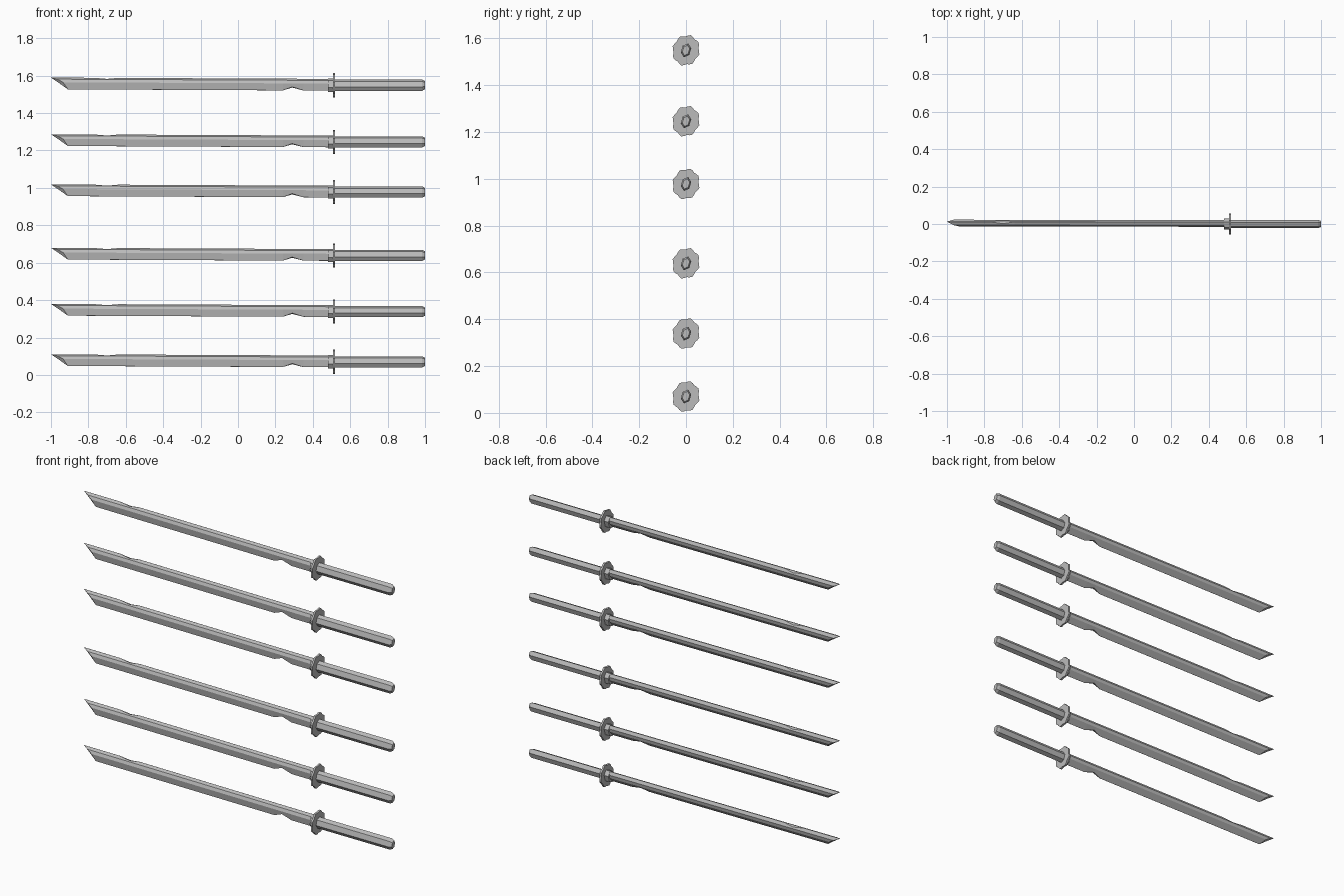
import bpy, bmesh, math
from mathutils import Matrix

if "Cube" in bpy.data.objects:
    bpy.data.objects.remove(bpy.data.objects["Cube"])

steel = bpy.data.materials.new("steel_grey")
steel.use_nodes = True
COLOUR = (0.5, 0.5, 0.5, 1)
steel.diffuse_color = COLOUR
steel.node_tree.nodes["Principled BSDF"].inputs["Base Color"].default_value = COLOUR

TILT = math.radians(-17)   # every sword rolls about its long axis
HEIGHTS = (0.07, 0.339, 0.639, 0.978, 1.246, 1.549)


def loft(name, rings):
    """Skin closed rings of (x, y, z) points and cap both ends."""
    bm = bmesh.new()
    loops = [[bm.verts.new(p) for p in ring] for ring in rings]
    n = len(loops[0])
    for a, b in zip(loops, loops[1:]):
        for i in range(n):
            j = (i + 1) % n
            bm.faces.new((a[i], a[j], b[j], b[i]))
    bm.faces.new(loops[0][::-1])
    bm.faces.new(loops[-1])
    bmesh.ops.remove_doubles(bm, verts=bm.verts, dist=0.00005)
    bmesh.ops.recalc_face_normals(bm, faces=bm.faces)
    bmesh.ops.rotate(bm, verts=bm.verts, matrix=Matrix.Rotation(TILT, 3, 'X'))
    mesh = bpy.data.meshes.new(name)
    bm.to_mesh(mesh)
    bm.free()
    mesh.materials.append(steel)
    return mesh


def hexagon(x, half_width, half_height, shoulder):
    side = [(half_width, shoulder), (0, half_height), (-half_width, shoulder)]
    return [(x, y, z) for y, z in side] + [(x, -y, -z) for y, z in side]


def blade_ring(x, spine_cut=0.0, edge_cut=0.0):
    """Ridge on top, flat cheeks, long bevel down to the edge."""
    rise = 0.005 * (0.5 - x)
    top, low = 0.035 + rise - spine_cut, -0.030 + rise - edge_cut * -1
    ridge, edge = 0.0008 + spine_cut * 0.9, 0.0004 + edge_cut * 0.4
    half = [(edge, low), (0.017, 0.004 + rise), (0.015, 0.022 + rise), (ridge, top)]
    return [(x, y, z) for y, z in half] + [(x, -y, z) for y, z in reversed(half)]


# Slanted, sharpened tip: each level of the section ends at its own x
tip = blade_ring(-0.91)
ends = (-0.91, -0.935, -0.965, -1.0)
tip = [(e, y, z) for e, (x, y, z) in zip(ends + ends[::-1], tip)]
front = [(e, y * 0.05, z) for e, (x, y, z) in
         zip((-0.91, -0.955, -0.98, -1.0) + (-1.0, -0.98, -0.955, -0.91), tip)]

# Blade with one chip in the spine and one in the edge
blade = loft("blade", [front, tip, blade_ring(-0.77), blade_ring(-0.70, 0.008),
                       blade_ring(-0.64), blade_ring(0.24), blade_ring(0.29, 0, 0.018),
                       blade_ring(0.35), blade_ring(0.49)])

# Collar and chamfered hexagonal grip
collar = loft("collar", [hexagon(0.48, 0.024, 0.037, 0.019), hexagon(0.51, 0.024, 0.037, 0.019)])
grip = loft("grip", [hexagon(0.51, 0.019, 0.031, 0.015), hexagon(0.985, 0.019, 0.031, 0.015),
                     hexagon(1.0, 0.013, 0.023, 0.011)])


# Thin lobed guard
def guard_ring(x):
    pts = []
    for i in range(32):
        a = 2 * math.pi * i / 32
        r = 1 + 0.06 * math.cos(8 * a)
        pts.append((x, 0.056 * r * math.cos(a), 0.064 * r * math.sin(a)))
    return pts


guard = loft("guard", [guard_ring(0.507), guard_ring(0.518)])

# Six stacked swords
for number, height in enumerate(HEIGHTS, 1):
    for mesh in (blade, collar, grip, guard):
        part = bpy.data.objects.new(f"{mesh.name}_{number}", mesh)
        part.location = (0, 0, height)
        bpy.context.collection.objects.link(part)
